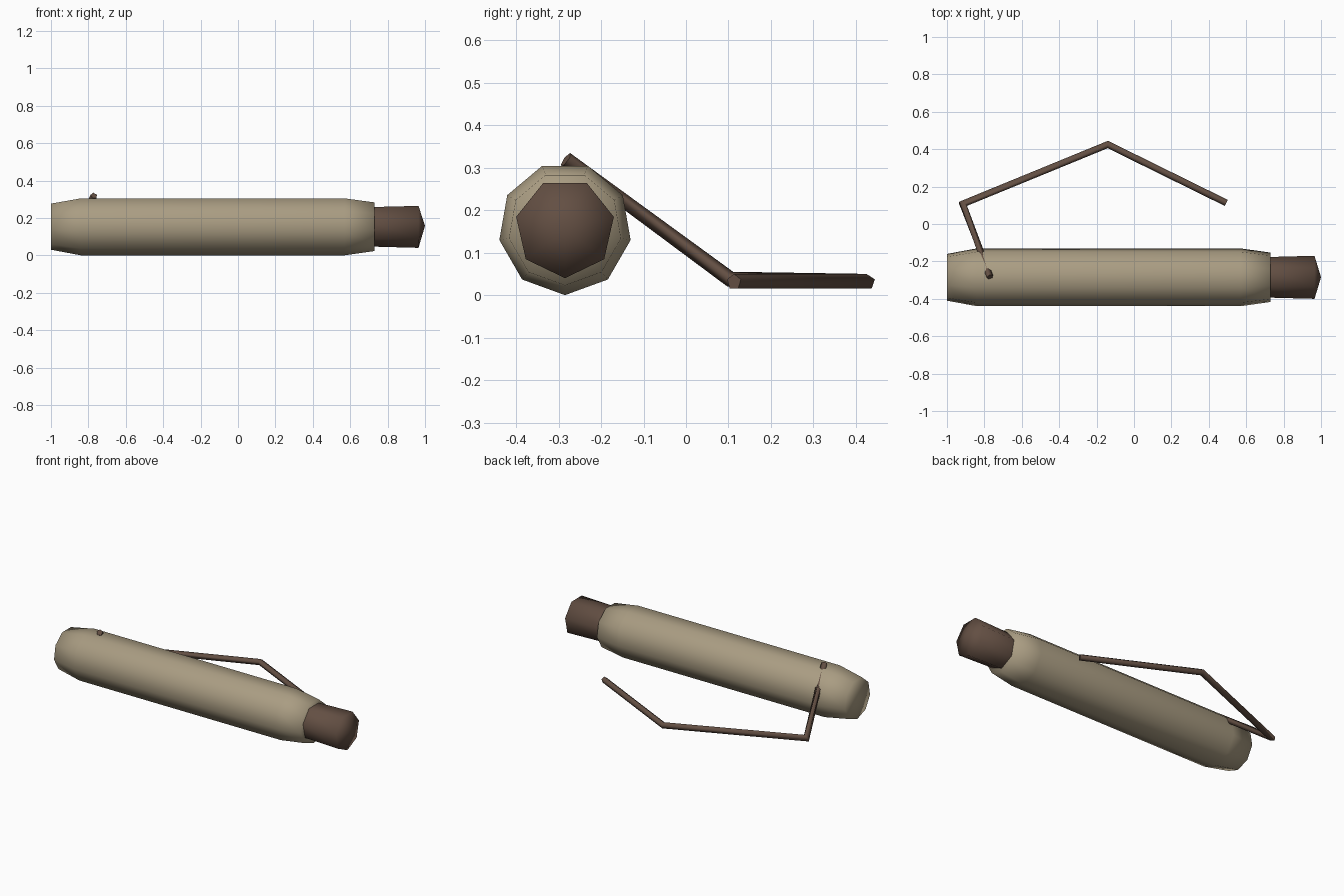
import bpy, bmesh, math
from mathutils import Vector

if "Cube" in bpy.data.objects:
    bpy.data.objects.remove(bpy.data.objects["Cube"])


def material(name, rgb):
    m = bpy.data.materials.new(name)
    m.diffuse_color = (*rgb, 1)
    m.use_nodes = True
    m.node_tree.nodes["Principled BSDF"].inputs["Base Color"].default_value = m.diffuse_color
    return m


tan = material("tan paper", (0.40, 0.335, 0.225))
brown = material("dark brown", (0.125, 0.078, 0.056))


def finish(bm, name, mat, angle=180):
    bmesh.ops.recalc_face_normals(bm, faces=bm.faces)
    me = bpy.data.meshes.new(name)
    bm.to_mesh(me)
    bm.free()
    ob = bpy.data.objects.new(name, me)
    bpy.context.collection.objects.link(ob)
    me.materials.append(mat)
    bpy.ops.object.select_all(action='DESELECT')
    ob.select_set(True)
    bpy.context.view_layer.objects.active = ob
    bpy.ops.object.shade_smooth_by_angle(angle=math.radians(angle))
    return ob


def skin(bm, rings, start, end):
    """Join rings of points and close both ends with a fan."""
    n = len(rings[0])
    vr = [[bm.verts.new(p) for p in ring] for ring in rings]
    for a, b in zip(vr, vr[1:]):
        for i in range(n):
            j = (i + 1) % n
            bm.faces.new((a[i], a[j], b[j], b[i]))
    for ring, tip in ((vr[0], start), (vr[-1], end)):
        c = bm.verts.new(tip)
        for i in range(n):
            bm.faces.new((ring[i], ring[(i + 1) % n], c))


def rod(name, profile, sides, y, z, tip_start, tip_end, mat, angle):
    """Turned shape along x, one corner pointing down."""
    rings = []
    for x, r in profile:
        rings.append([Vector((x, y + r * math.sin(t), z - r * math.cos(t)))
                      for t in (math.tau * i / sides for i in range(sides))])
    bm = bmesh.new()
    skin(bm, rings, Vector((tip_start, y, z)), Vector((tip_end, y, z)))
    return finish(bm, name, mat, angle)


def cord(name, pts, r, sides, mat):
    """Mitred tube along a path, one corner pointing up."""
    pts = [Vector(p) for p in pts]
    dirs = [(b - a).normalized() for a, b in zip(pts, pts[1:])]
    rings = []
    for k, p in enumerate(pts):
        d = dirs[min(k, len(dirs) - 1)]
        plane = d if k in (0, len(pts) - 1) else (dirs[k - 1] + d).normalized()
        side = d.cross(Vector((0, 0, 1))).normalized()
        up = side.cross(d)
        ring = []
        for i in range(sides):
            t = math.tau * i / sides
            o = side * (r * math.sin(t)) + up * (r * math.cos(t))
            # slide along the segment onto the mitre plane
            ring.append(p + o - d * (o.dot(plane) / d.dot(plane)))
        rings.append(ring)
    bm = bmesh.new()
    skin(bm, rings, pts[0], pts[-1])
    return finish(bm, name, mat, 75)


# Main tube with tapered ends
rod("tube_body", [(-1.0, 0.127), (-0.84, 0.157), (0.57, 0.157), (0.73, 0.134)],
    9, -0.285, 0.157, -1.0, 0.73, tan, 180)

# Dark plug with a shallow pointed end
rod("end_plug", [(0.71, 0.111), (0.965, 0.118)],
    7, -0.285, 0.158, 0.71, 1.0, brown, 75)

# Loose cord coming out of the tube and lying on the ground
cord("fuse_cord", [(-0.77, -0.283, 0.319), (-0.916, 0.107, 0.036),
                   (-0.14, 0.425, 0.031), (0.493, 0.113, 0.031)],
     0.019, 5, brown)
